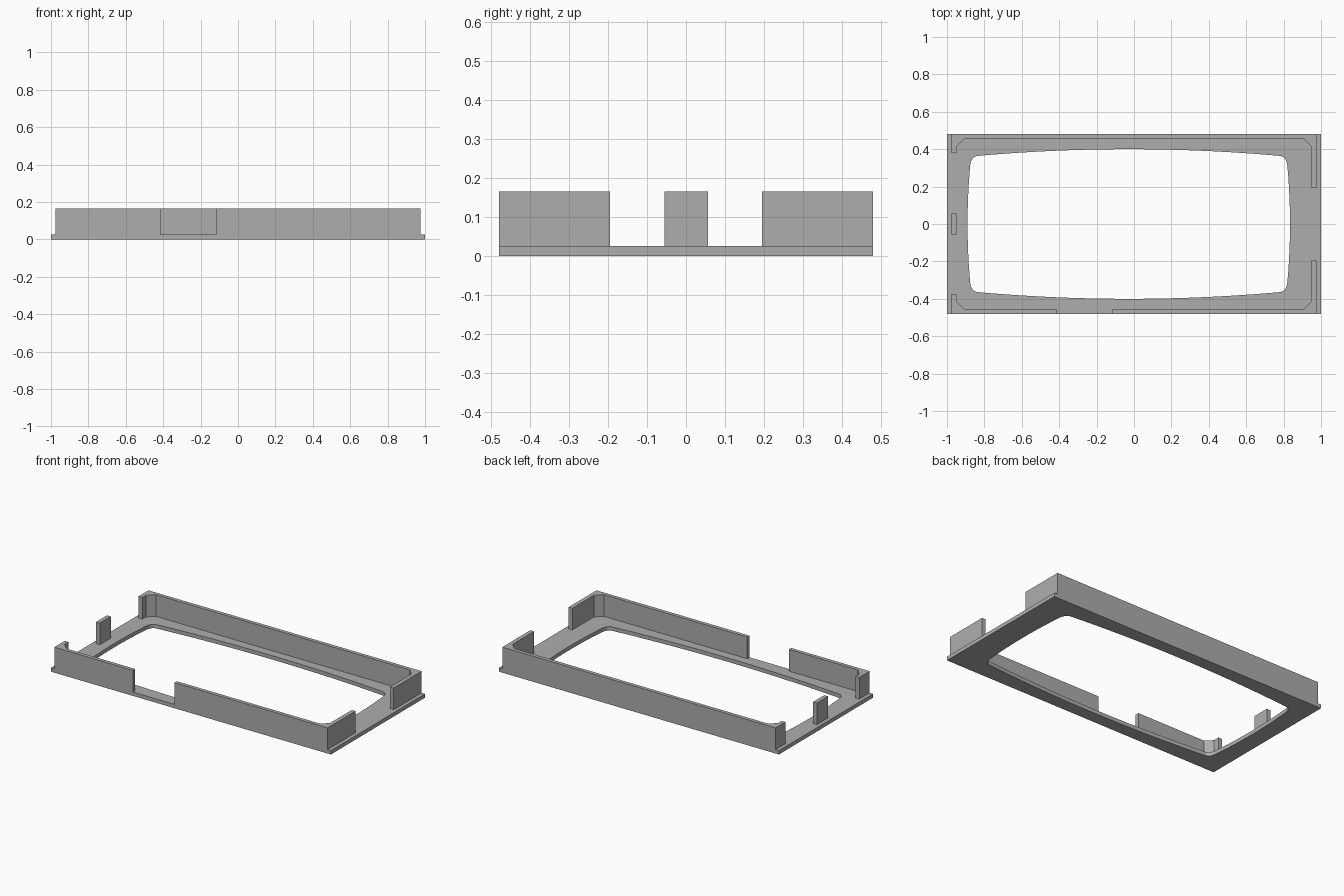
import bpy, bmesh, math
from mathutils import Vector

cube = bpy.data.objects.get("Cube")
if cube:
    bpy.data.objects.remove(cube, do_unlink=True)

grey = bpy.data.materials.new("mid_grey")
grey.use_nodes = True
COLOUR = (0.42, 0.42, 0.42, 1)
grey.diffuse_color = COLOUR
grey.node_tree.nodes["Principled BSDF"].inputs["Base Color"].default_value = COLOUR

BASE, TOP = 0.025, 0.165      # plate thickness, wall height
HY = 0.48                     # half depth
XO, XI, YI = 0.976, 0.949, 0.456   # wall outer and inner faces
CH = 0.042                    # inner corner chamfer


def prism(name, outline, z0, z1):
    """Extrude a flat outline from z0 to z1."""
    bm = bmesh.new()
    face = bm.faces.new([bm.verts.new((x, y, z0)) for x, y in outline])
    ext = bmesh.ops.extrude_face_region(bm, geom=[face])
    moved = [v for v in ext["geom"] if isinstance(v, bmesh.types.BMVert)]
    bmesh.ops.translate(bm, verts=moved, vec=(0, 0, z1 - z0))
    bmesh.ops.recalc_face_normals(bm, faces=bm.faces)
    mesh = bpy.data.meshes.new(name)
    bm.to_mesh(mesh)
    bm.free()
    mesh.materials.append(grey)
    obj = bpy.data.objects.new(name, mesh)
    bpy.context.collection.objects.link(obj)
    return obj


def rect(x0, x1, y0, y1):
    return [(x0, y0), (x1, y0), (x1, y1), (x0, y1)]


def corner(sx, sy, side_end):
    """Inner corner of a wall, from its side end round to the long wall."""
    return [(sx * XO, sy * HY), (sx * XO, sy * side_end), (sx * XI, sy * side_end),
            (sx * XI, sy * (YI - CH)), (sx * (XI - CH), sy * YI)]


# Bowed opening: one quarter of the outline, mirrored to all four
def opening_outline(cx=-0.028, steps=10):
    end, side = Vector((0.81, 0.364)), Vector((0.849, 0.30))
    quarter = [(end.x * i / steps, 0.40 - 0.036 * (i / steps) ** 2) for i in range(steps)]
    ctrl = Vector((0.846, 0.358))
    for i in range(steps + 1):
        t = i / steps
        p = end * (1 - t) ** 2 + ctrl * 2 * t * (1 - t) + side * t * t
        quarter.append((p.x, p.y))
    for i in range(1, 7):
        y = side.y * (1 - i / 6)
        quarter.append((0.862 - 0.013 * (y / side.y) ** 2, y))
    half = quarter + [(x, -y) for x, y in reversed(quarter[:-1])]
    full = half + [(-x, y) for x, y in reversed(half[1:-1])]
    return [(x + cx, y) for x, y in full]


# Base plate with the opening cut through
plate = prism("base_plate", rect(-1, 1, -HY, HY), 0, BASE)
cutter = prism("opening_cutter", opening_outline(), -0.1, 0.1)
cutter.hide_render = True
cutter.hide_viewport = True
cut = plate.modifiers.new("opening", "BOOLEAN")
cut.operation = "DIFFERENCE"
cut.solver = "EXACT"
cut.object = cutter

# Back wall wrapping both corners
prism("back_wall", corner(-1, 1, 0.38) + corner(1, 1, 0.195)[::-1], BASE, TOP)

# Front walls either side of the gap
for name, sx, side_end, gap in (("front_right_wall", -1, 0.375, -0.415),
                                ("front_left_wall", 1, 0.195, -0.118)):
    prism(name, corner(sx, -1, side_end) + [(gap, -YI), (gap, -HY)], BASE, TOP)

# Lone tab on the right side
prism("side_tab", rect(-XO, -XI, -0.055, 0.057), BASE, TOP)
